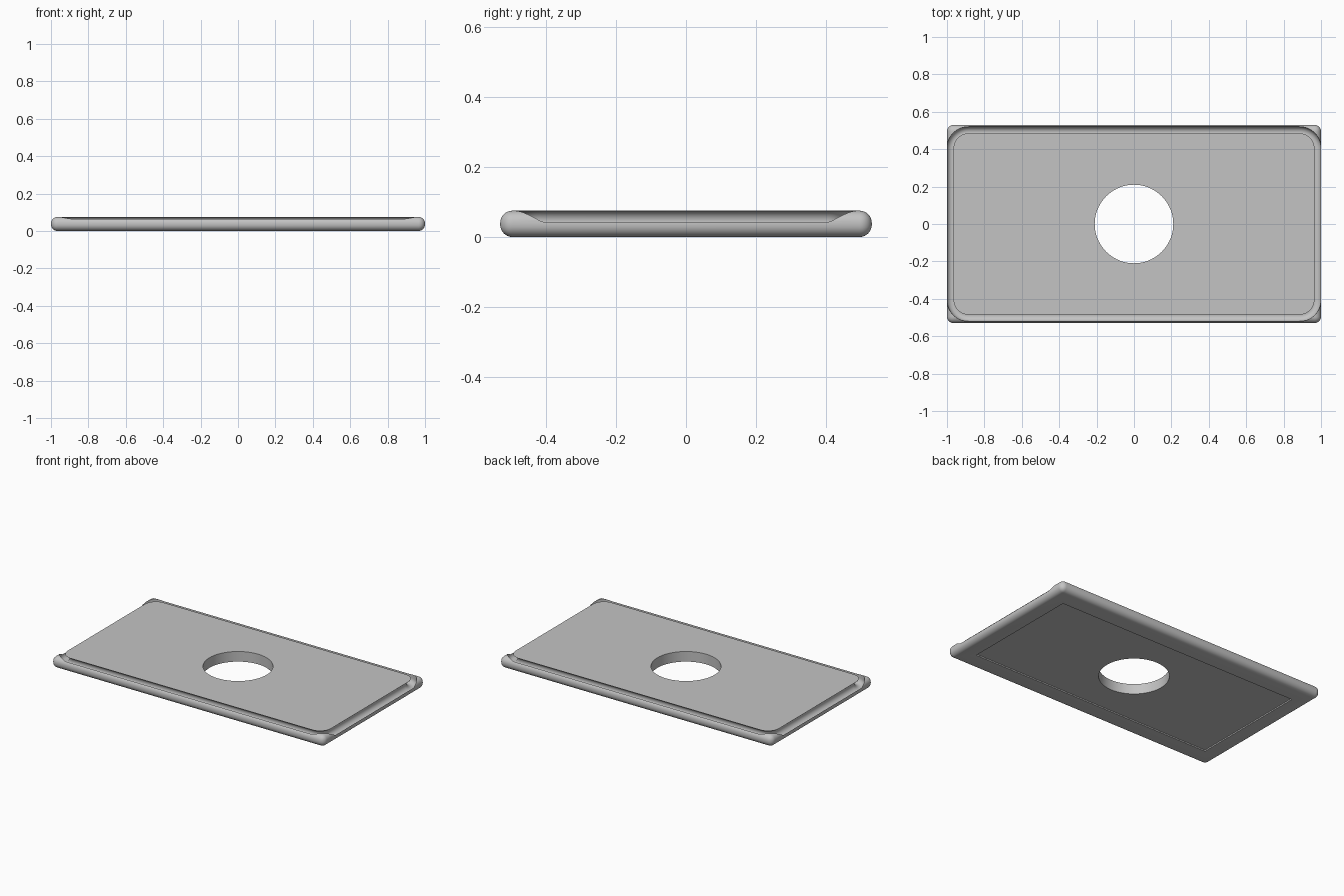
import bpy, bmesh, math
from mathutils import Matrix

cube = bpy.data.objects.get("Cube")
if cube:
    bpy.data.objects.remove(cube, do_unlink=True)

LENGTH, WIDTH, HEIGHT = 2.0, 1.06, 0.075
GROOVE = 0.03           # radius of the round groove
GROOVE_Z = 0.045        # height of its centre line

grey = bpy.data.materials.new("plain_grey")
grey.use_nodes = True
grey.diffuse_color = (0.55, 0.55, 0.55, 1)
grey.node_tree.nodes["Principled BSDF"].inputs["Base Color"].default_value = grey.diffuse_color


def make_object(name, bm):
    bmesh.ops.recalc_face_normals(bm, faces=bm.faces)
    mesh = bpy.data.meshes.new(name)
    bm.to_mesh(mesh)
    bm.free()
    mesh.materials.append(grey)
    obj = bpy.data.objects.new(name, mesh)
    bpy.context.collection.objects.link(obj)
    return obj


def box(name, size, z, bevel=0):
    bm = bmesh.new()
    bmesh.ops.create_cube(bm, size=1, matrix=Matrix.Translation((0, 0, z)) @ Matrix.Diagonal((*size, 1)))
    if bevel:
        bmesh.ops.bevel(bm, geom=bm.edges[:], offset=bevel, segments=8, profile=0.5, affect='EDGES')
    return make_object(name, bm)


def rounded_loop(half_x, half_y, radius, steps=14):
    points = []
    for corner, (sx, sy) in enumerate(((1, 1), (-1, 1), (-1, -1), (1, -1))):
        for i in range(steps + 1):
            a = math.radians(90 * (corner + i / steps))
            points.append((sx * (half_x - radius) + radius * math.cos(a),
                           sy * (half_y - radius) + radius * math.sin(a)))
    return points


def groove_cutter():
    # Round undercut on the inner side, open upwards on the outer side
    profile = []
    for i in range(27):
        a = math.radians(-10 * i)
        profile.append((GROOVE * math.cos(a), GROOVE_Z + GROOVE * math.sin(a)))
    profile += [(profile[-1][0], 0.12), (GROOVE, 0.12)]
    bm = bmesh.new()
    rings = [[bm.verts.new((x, y, z)) for x, y in rounded_loop(0.97 + d, 0.49 + d, 0.085 + d)]
             for d, z in profile]
    for k, ring in enumerate(rings):
        other = rings[(k + 1) % len(rings)]
        for i in range(len(ring)):
            j = (i + 1) % len(ring)
            bm.faces.new((ring[i], ring[j], other[j], other[i]))
    return make_object("groove_cutter", bm)


def hole_cutter():
    bm = bmesh.new()
    bmesh.ops.create_cone(bm, cap_ends=True, segments=72, radius1=0.21, radius2=0.21, depth=0.4)
    return make_object("hole_cutter", bm)


# Plate with rounded edges
plate = box("plate", (LENGTH, WIDTH, HEIGHT), HEIGHT / 2, bevel=0.035)

# Groove round the top panel, shallow recess underneath, central hole
cutters = [groove_cutter(), box("recess_cutter", (1.77, 0.80, 0.02), -0.002), hole_cutter()]
bpy.context.view_layer.objects.active = plate
for cutter in cutters:
    cutter.hide_render = True
    mod = plate.modifiers.new(cutter.name, 'BOOLEAN')
    mod.operation = 'DIFFERENCE'
    mod.solver = 'EXACT'
    mod.object = cutter
    bpy.ops.object.modifier_apply(modifier=mod.name)
    bpy.data.objects.remove(cutter, do_unlink=True)

# Smooth curves, sharp rims
bpy.ops.object.select_all(action='DESELECT')
plate.select_set(True)
bpy.ops.object.shade_smooth_by_angle(angle=math.radians(30))
